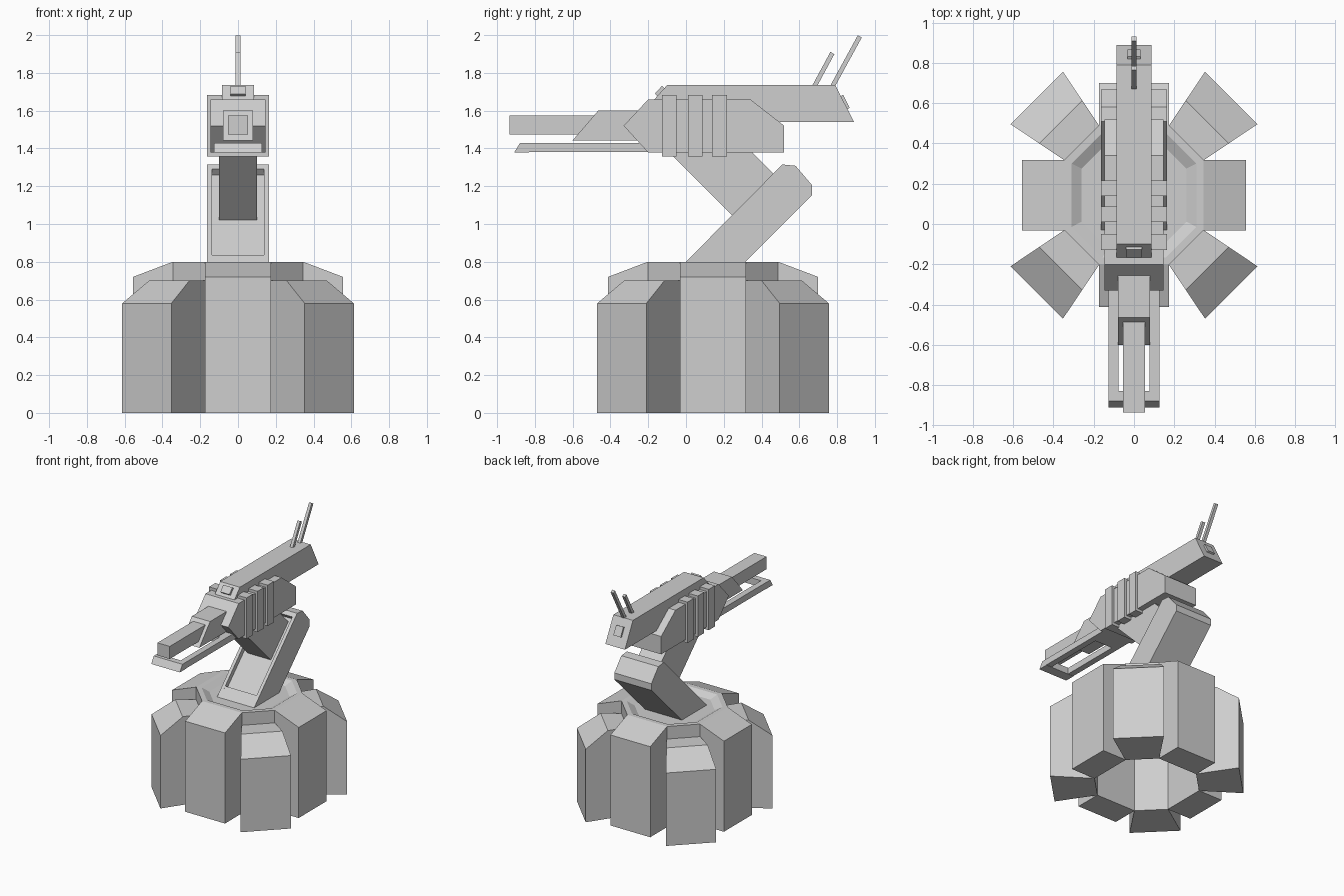
import bpy, bmesh, math
from mathutils import Vector

cube = bpy.data.objects.get("Cube")
if cube:
    bpy.data.objects.remove(cube, do_unlink=True)

grey = bpy.data.materials.new("light_grey")
grey.use_nodes = True
COL = (0.62, 0.62, 0.62, 1)
grey.diffuse_color = COL
grey.node_tree.nodes["Principled BSDF"].inputs["Base Color"].default_value = COL

BASE_Y = 0.143  # centre of the base


def loft(name, rings):
    """Closed solid through rings of equal point count."""
    bm = bmesh.new()
    vr = [[bm.verts.new(p) for p in ring] for ring in rings]
    n = len(vr[0])
    for a, b in zip(vr, vr[1:]):
        for i in range(n):
            j = (i + 1) % n
            bm.faces.new((a[i], a[j], b[j], b[i]))
    bm.faces.new(vr[0])
    bm.faces.new(vr[-1])
    bmesh.ops.recalc_face_normals(bm, faces=bm.faces)
    me = bpy.data.meshes.new(name)
    bm.to_mesh(me)
    bm.free()
    me.materials.append(grey)
    ob = bpy.data.objects.new(name, me)
    bpy.context.collection.objects.link(ob)
    return ob


def prism(name, profile, x0, x1):
    """Side profile of (y, z) points extruded along x."""
    return loft(name, [[(x, y, z) for y, z in profile] for x in (x0, x1)])


def box(name, x0, x1, y0, y1, z0, z1):
    return prism(name, [(y0, z0), (y1, z0), (y1, z1), (y0, z1)], x0, x1)


def bar(name, a, b, thick, half_x):
    """Straight bar between two (y, z) points."""
    a, b = Vector(a), Vector(b)
    d = (b - a).normalized()
    n = Vector((-d.y, d.x)) * thick / 2
    return prism(name, [a - n, b - n, b + n, a + n], -half_x, half_x)


def base_block(name, angle, profile, w_in, w_out):
    """Radial block: (r, z) profile, half width growing with r."""
    r0, r1 = profile[0][0], max(p[0] for p in profile)
    c, s = math.cos(angle), math.sin(angle)
    rings = []
    for side in (-1, 1):
        ring = []
        for r, z in profile:
            w = side * (w_in + (w_out - w_in) * (r - r0) / (r1 - r0))
            ring.append((r * c - w * s, BASE_Y + r * s + w * c, z))
        rings.append(ring)
    loft(name, rings)


# Base: four tall straight blocks and four lower flared blocks
tall = [(0.345, 0), (0.556, 0), (0.556, 0.72), (0.345, 0.80)]
low = [(0.367, 0), (0.683, 0), (0.683, 0.58), (0.515, 0.70), (0.367, 0.70)]
for i in range(4):
    a = i * math.pi / 2
    base_block(f"tall_base_block_{i + 1}", a, tall, 0.175, 0.175)
    base_block(f"flared_base_block_{i + 1}", a + math.pi / 4, low, 0.122, 0.184)


# Octagonal turntable with a sunken floor
def octagon(r, z):
    k = 0.175 / 0.345 * r
    quarter = [(r, -k), (r, k)]
    pts = []
    for i in range(4):
        c, s = [(1, 0), (0, 1), (-1, 0), (0, -1)][i]
        pts += [(x * c - y * s, BASE_Y + x * s + y * c, z) for x, y in quarter]
    return pts


loft("turntable", [octagon(0.345, 0.67), octagon(0.345, 0.80),
                   octagon(0.31, 0.80), octagon(0.26, 0.77)])

# Lower arm: two cheeks and a recessed middle
arm_end = [(0.51, 1.315), (0.58, 1.308), (0.668, 1.205), (0.668, 1.153)]
arm_foot = [(0.285, 0.77), (-0.03, 0.77)]
for side, s in (("left", 1), ("right", -1)):
    prism(f"lower_arm_cheek_{side}", arm_end + arm_foot, s * 0.138, s * 0.163)
notch = [(0.037, 0.837), (0.062, 0.812), (0.51, 1.26), (0.485, 1.29)]
prism("lower_arm_middle", arm_end + arm_foot + notch, -0.138, 0.138)

# Upper arm leaning forward into the head
prism("upper_arm", [(0.27, 1.02), (0.49, 1.24), (0.30, 1.43), (-0.12, 1.41)],
      -0.10, 0.10)

# Head body with three wrapped bands
prism("head_body", [(-0.33, 1.52), (-0.20, 1.66), (0.34, 1.66), (0.52, 1.52),
                    (0.52, 1.378), (-0.20, 1.378)], -0.146, 0.146)
for i, y in enumerate((-0.128, 0.01, 0.138)):
    box(f"head_band_{i + 1}", -0.165, 0.165, y, y + 0.078, 1.357, 1.682)

# Spine on top, with small plates on both sloped ends
prism("top_spine", [(-0.172, 1.655), (-0.10, 1.735), (0.79, 1.735),
                    (0.89, 1.54), (0.30, 1.54), (-0.10, 1.60)], -0.086, 0.086)
bar("front_plate", (-0.157, 1.682), (-0.119, 1.724), 0.022, 0.04)
bar("rear_plate", (0.824, 1.68), (0.859, 1.611), 0.018, 0.032)

# Antennas
bar("short_antenna", (0.675, 1.72), (0.775, 1.905), 0.024, 0.012)
bar("long_antenna", (0.768, 1.715), (0.92, 1.993), 0.024, 0.012)

# Gun neck and barrel
prism("gun_neck", [(-0.60, 1.443), (-0.465, 1.60), (-0.22, 1.60),
                   (-0.22, 1.443)], -0.08, 0.08)
box("gun_barrel", -0.054, 0.054, -0.935, -0.44, 1.475, 1.575)

# Open frame below the barrel
for side, s in (("left", 1), ("right", -1)):
    box(f"gun_frame_rail_{side}", s * 0.078, s * 0.126, -0.84, -0.18, 1.38, 1.43)
prism("gun_frame_nose", [(-0.91, 1.378), (-0.878, 1.43), (-0.83, 1.43),
                         (-0.83, 1.378)], -0.126, 0.126)
box("gun_frame_rear", -0.078, 0.078, -0.34, -0.18, 1.38, 1.43)
